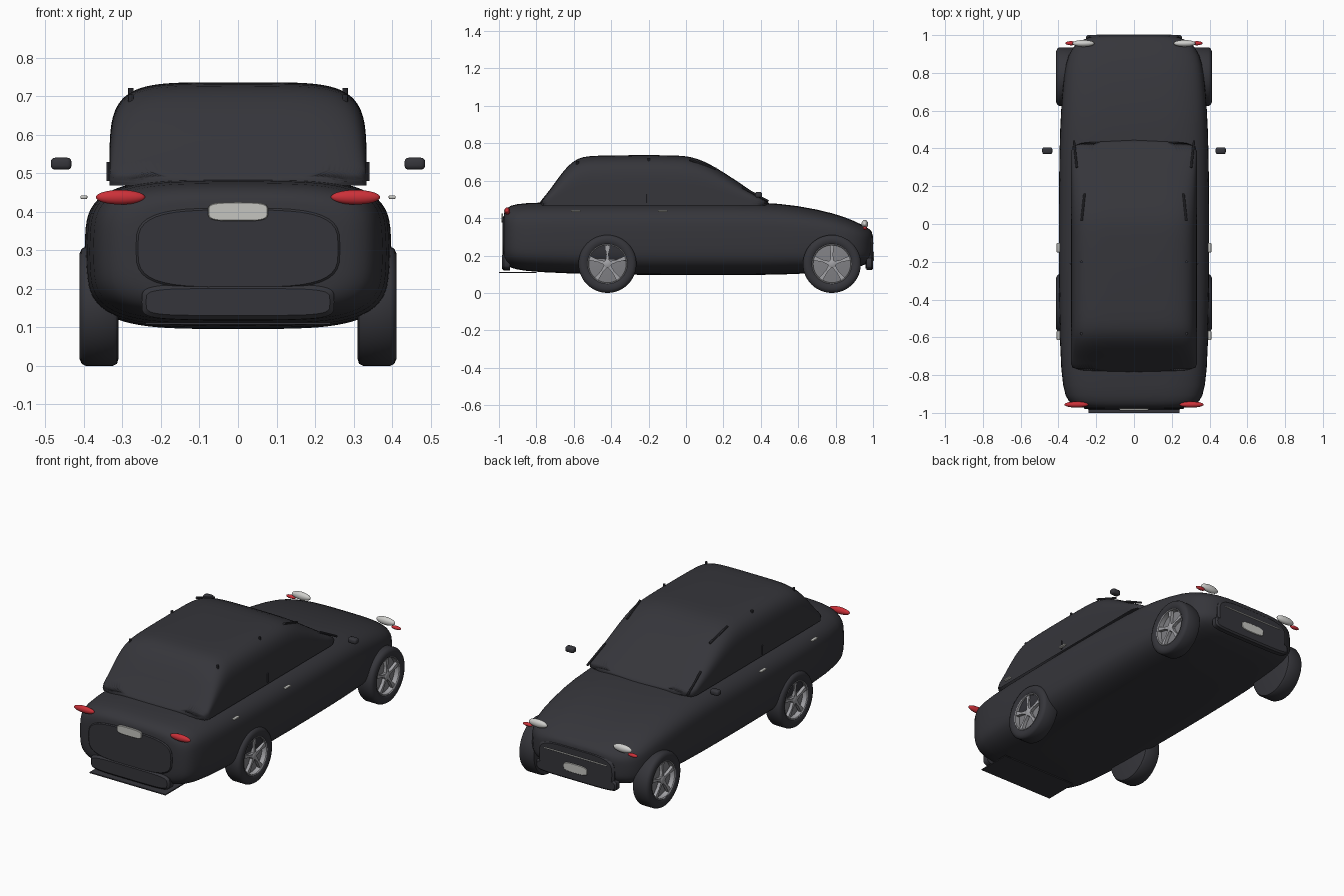
import bpy, bmesh, math
from mathutils import Matrix, Vector

cube = bpy.data.objects.get("Cube")
if cube:
    bpy.data.objects.remove(cube, do_unlink=True)


def material(name, r, g, b):
    m = bpy.data.materials.new(name)
    m.diffuse_color = (r, g, b, 1)
    m.use_nodes = True
    m.node_tree.nodes["Principled BSDF"].inputs["Base Color"].default_value = (r, g, b, 1)
    return m


DARK = material("charcoal paint", .036, .036, .043)
RED = material("red lens", .6, .03, .04)
LENS = material("clear lens", .62, .62, .6)
PLATE = material("pale plate", .56, .56, .53)
SILVER = material("wheel silver", .36, .36, .38)
DISH = material("wheel grey", .22, .22, .235)


def finish(name, bm, mat, angle=40, subdiv=0):
    bmesh.ops.recalc_face_normals(bm, faces=bm.faces)
    me = bpy.data.meshes.new(name)
    bm.to_mesh(me)
    bm.free()
    me.materials.append(mat)
    ob = bpy.data.objects.new(name, me)
    bpy.context.collection.objects.link(ob)
    if subdiv:
        mod = ob.modifiers.new("smooth", 'SUBSURF')
        mod.levels = mod.render_levels = subdiv
    bpy.ops.object.select_all(action='DESELECT')
    ob.select_set(True)
    bpy.context.view_layer.objects.active = ob
    bpy.ops.object.shade_smooth_by_angle(angle=math.radians(angle))
    return ob


def power(v, n):
    return math.copysign(abs(v) ** (2 / n), v)


def loft(name, stations, n, mat, half=False, subdiv=0, segs=40, x=0, angle=40):
    """Skin superellipse sections (y, half width, low z, high z) along y."""
    bm = bmesh.new()
    rings = []
    for y, hw, lo, hi in stations:
        mid, rise = (lo, hi - lo) if half else ((lo + hi) / 2, (hi - lo) / 2)
        count = segs + 1 if half else segs
        turn = math.pi if half else 2 * math.pi
        rings.append([bm.verts.new((x + hw * power(math.cos(turn * i / segs), n), y,
                                    mid + rise * power(math.sin(turn * i / segs), n)))
                      for i in range(count)])
    for a, b in zip(rings, rings[1:]):
        for i in range(segs):
            j = (i + 1) % len(a)
            bm.faces.new((a[i], a[j], b[j], b[i]))
    for r in (rings[0], rings[-1]):
        bm.faces.new(r)
    return finish(name, bm, mat, angle, subdiv)


def slab(name, y0, y1, hw, lo, hi, n, mat):
    """Rounded plate facing along y, with a softened outer rim."""
    e = (y1 - y0) * .25
    return loft(name, [(y0, hw - abs(e), lo + abs(e), hi - abs(e)), (y0 + e, hw, lo, hi),
                       (y1, hw, lo, hi)], n, mat)


def box(name, centre, size, mat, bevel=0):
    bm = bmesh.new()
    bmesh.ops.create_cube(bm, size=1, matrix=Matrix.Translation(centre) @ Matrix.Diagonal((*size, 1)))
    if bevel:
        bmesh.ops.bevel(bm, geom=bm.edges[:], offset=bevel, segments=3, affect='EDGES', profile=.5)
    return finish(name, bm, mat)


def ellipsoid(name, centre, radii, mat):
    bm = bmesh.new()
    bmesh.ops.create_uvsphere(bm, u_segments=28, v_segments=16, radius=1,
                              matrix=Matrix.Translation(centre) @ Matrix.Diagonal((*radii, 1)))
    return finish(name, bm, mat, 80)


def rib(name, p, q, r, mat):
    p, q = Vector(p), Vector(q)
    rot = (q - p).to_track_quat('Z', 'Y').to_matrix().to_4x4()
    bm = bmesh.new()
    bmesh.ops.create_cone(bm, cap_ends=True, segments=8, radius1=r, radius2=r, depth=(q - p).length,
                          matrix=Matrix.Translation((p + q) / 2) @ rot)
    return finish(name, bm, mat)


def lathe(name, profile, centre, side, mat):
    """Spin (x, radius) points around the wheel axle."""
    bm = bmesh.new()
    vs = [bm.verts.new((side * px, 0, r)) for px, r in profile]
    es = [bm.edges.new(e) for e in zip(vs, vs[1:])]
    bmesh.ops.spin(bm, geom=vs + es, cent=(0, 0, 0), axis=(1, 0, 0), angle=2 * math.pi,
                   steps=48, use_merge=True)
    bmesh.ops.remove_doubles(bm, verts=bm.verts, dist=1e-5)
    bmesh.ops.translate(bm, verts=bm.verts, vec=centre)
    return finish(name, bm, mat)


# Lower body and greenhouse
loft("body", [(-.976, .25, .18, .42), (-.97, .29, .165, .44), (-.955, .33, .145, .457),
              (-.92, .365, .125, .476), (-.8, .388, .11, .485), (-.45, .398, .097, .487),
              (0, .4, .095, .487), (.4, .396, .095, .487), (.6, .388, .1, .468),
              (.8, .372, .115, .425), (.9, .35, .13, .385), (.96, .305, .15, .355),
              (.99, .24, .175, .335), (.998, .19, .195, .32)], 3.8, DARK, subdiv=1)
roofline = [(-.785, .482), (-.74, .535), (-.7, .59), (-.65, .66), (-.6, .708), (-.55, .729), (-.48, .735),
            (-.25, .737), (-.05, .736), (.02, .73), (.1, .705), (.2, .646), (.3, .579),
            (.38, .525), (.445, .483)]
loft("cabin", [(y, .334, .468, z) for y, z in roofline], 5, DARK, half=True, subdiv=1, angle=50)

# Tail: boot panel, bumper, number plate and undertray
slab("boot_panel", -.98, -.96, .265, .2, .41, 3.5, DARK)
slab("rear_bumper", -.985, -.94, .25, .12, .212, 5, DARK)
slab("rear_number_plate", -.987, -.978, .078, .376, .425, 4, PLATE)
box("rear_undertray", (0, -.9, .11), (.48, .2, .006), DARK)

# Nose: grille panel, bumper, trim strip and number plate
slab("grille_panel", 1, .96, .24, .13, .315, 4, DARK)
slab("front_bumper", 1, .965, .255, .122, .195, 5, DARK)
slab("grille_strip", 1.003, .995, .2, .262, .269, 4, PLATE)
slab("front_number_plate", 1.004, .995, .075, .17, .222, 3.5, PLATE)

for side, label in ((1, "left"), (-1, "right")):
    # Lamps
    ellipsoid(label + "_tail_lamp", (side * .305, -.956, .438), (.064, .016, .019), RED)
    ellipsoid(label + "_headlamp", (side * .268, .956, .368), (.058, .018, .022), LENS)
    ellipsoid(label + "_front_marker", (side * .333, .957, .346), (.03, .011, .01), RED)

    # Mirrors, handles and small trim
    box(label + "_mirror", (side * .459, .388, .525), (.054, .036, .031), DARK, .011)
    for y in (-.59, -.125):
        box(label + "_door_handle", (side * .4, y, .438), (.018, .05, .009), PLATE, .003)
    rib(label + "_lower_wiper", (side * .318, .44, .49), (side * .303, .3, .565), .006, DARK)
    rib(label + "_upper_rib", (side * .277, .02, .712), (side * .262, .16, .664), .006, DARK)
    rib(label + "_door_post", (side * .336, -.21, .48), (side * .336, -.21, .53), .005, DARK)
    for y, z in ((-.2, .712), (-.58, .695)):
        rib(label + "_roof_stud", (side * .278, y, z - .02), (side * .278, y, z + .01), .007, DARK)

    # Wheels
    for y, end in ((-.42, "rear"), (.78, "front")):
        name, centre = label + "_" + end, (0, y, .155)
        lathe(name + "_tyre", [(.375, .104), (.405, .106), (.411, .115), (.412, .135), (.406, .149),
                               (.395, .155), (.325, .155), (.314, .149), (.31, .135), (.31, 0)],
              centre, side, DARK)
        lathe(name + "_rim_lip", [(.372, .1), (.404, .1), (.407, .104), (.404, .108)],
              centre, side, SILVER)
        lathe(name + "_rim_dish", [(.376, .103), (.38, .06), (.382, 0)], centre, side, DISH)
        lathe(name + "_hub", [(.375, .022), (.4, .022), (.404, .016), (.404, 0)],
              centre, side, SILVER)
        bm = bmesh.new()
        for k in range(5):
            turn = Matrix.Rotation(k * math.tau / 5, 4, 'X')
            for lean in (-1, 1):
                bmesh.ops.create_cube(
                    bm, size=1, matrix=Matrix.Translation((side * .392, y, .155)) @ turn
                    @ Matrix.Rotation(lean * .12, 4, 'X')
                    @ Matrix.Translation((0, lean * .006, .058)) @ Matrix.Diagonal((.018, .012, .088, 1)))
        finish(name + "_spokes", bm, SILVER)
